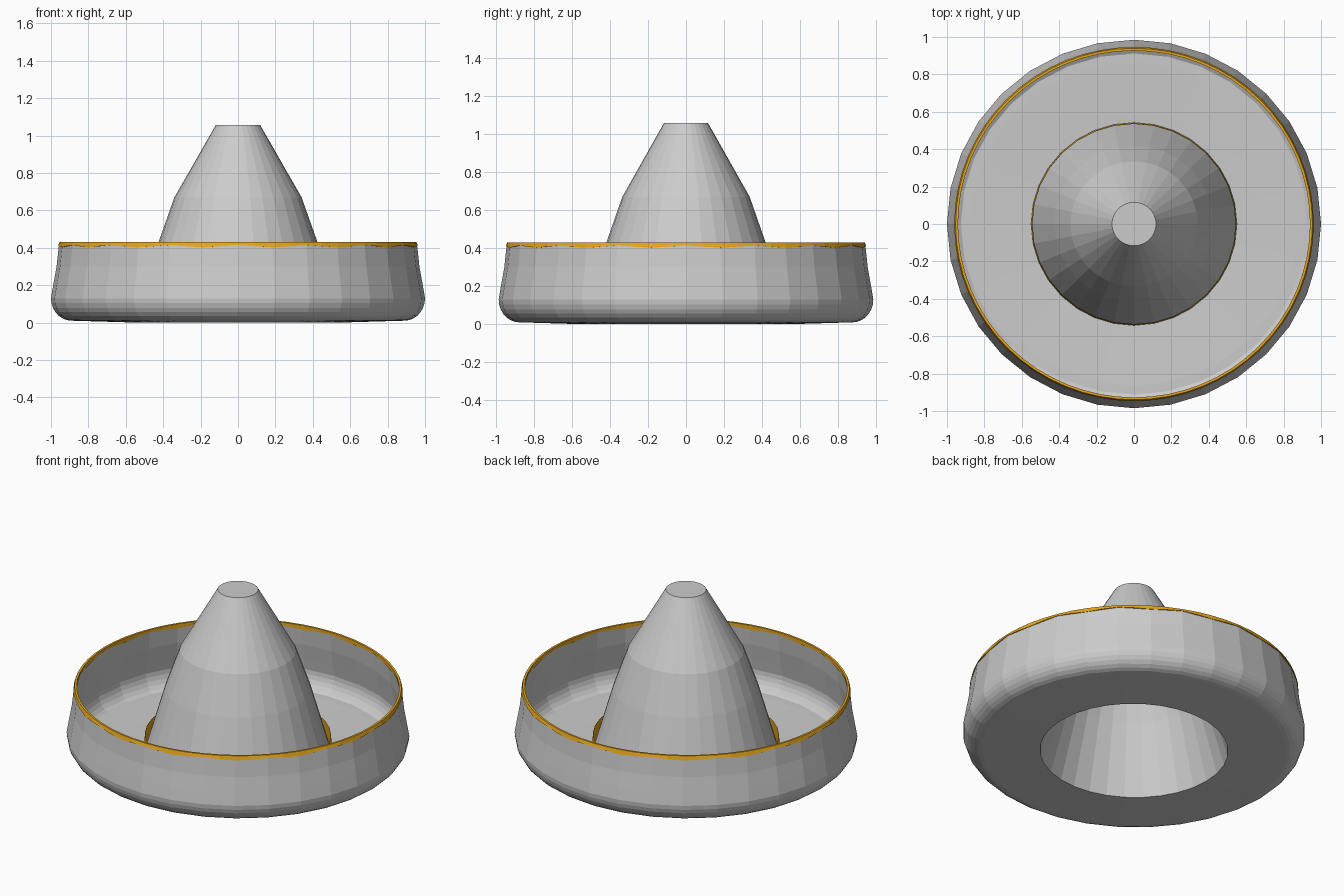
import bpy, bmesh
from math import cos, sin, pi, tau

if "Cube" in bpy.data.objects:
    bpy.data.objects.remove(bpy.data.objects["Cube"])

SIDES = 32


def lathe(name, profile, sides=SIDES, closed=False, cap_end=False, sy=0.985, wave=None, mat=None):
    """Spin an (r, z) profile about z; wave maps (point, side) to a height offset."""
    bm = bmesh.new()
    rings = []
    for k, (r, z) in enumerate(profile):
        ring = []
        for i in range(sides):
            a = tau * i / sides
            dz = wave(k, i) if wave else 0
            ring.append(bm.verts.new((r * cos(a), r * sy * sin(a), z + dz)))
        rings.append(ring)
    pairs = list(zip(rings, rings[1:]))
    if closed:
        pairs.append((rings[-1], rings[0]))
    for low, high in pairs:
        for i in range(sides):
            j = (i + 1) % sides
            bm.faces.new((low[i], low[j], high[j], high[i]))
    if cap_end:
        bm.faces.new(rings[-1])
    bmesh.ops.recalc_face_normals(bm, faces=bm.faces[:])
    me = bpy.data.meshes.new(name)
    bm.to_mesh(me)
    bm.free()
    ob = bpy.data.objects.new(name, me)
    bpy.context.collection.objects.link(ob)
    if mat:
        me.materials.append(mat)
    return ob


gold = bpy.data.materials.new("gold_trim")
gold.diffuse_color = (0.8, 0.38, 0.01, 1)
gold.use_nodes = True
gold.node_tree.nodes["Principled BSDF"].inputs["Base Color"].default_value = gold.diffuse_color

# Brim: thin upturned shell with a rounded lower edge and an open middle
corner = [(0.89 + 0.11 * sin(t), 0.13 - 0.12 * cos(t))
          for t in [pi / 2 * i / 7 for i in range(8)]]
outer = [(0.55, 0.0)] + corner + [(0.988, 0.20), (0.97, 0.30), (0.957, 0.42)]
inner = [(r - 0.012, max(z, 0.024)) for r, z in outer[:0:-1]] + [(0.55, 0.012)]
lathe("brim", outer + inner, closed=True)

# Crown: hollow tapering cone with a flat tip
lathe("crown", [(0.55, 0.0), (0.425, 0.43), (0.34, 0.67), (0.118, 1.057)], cap_end=True)

# Trim along the brim edge, with a gently wavy lower border
lathe("brim_trim", [(0.961, 0.408), (0.954, 0.43), (0.941, 0.43), (0.941, 0.408)],
      sides=64, closed=True, mat=gold,
      wave=lambda k, i: 0.006 * cos(pi * i / 2) if k in (0, 3) else 0)

# Band around the foot of the crown
lathe("crown_band", [(0.549, 0.012), (0.543, 0.13)], mat=gold)
